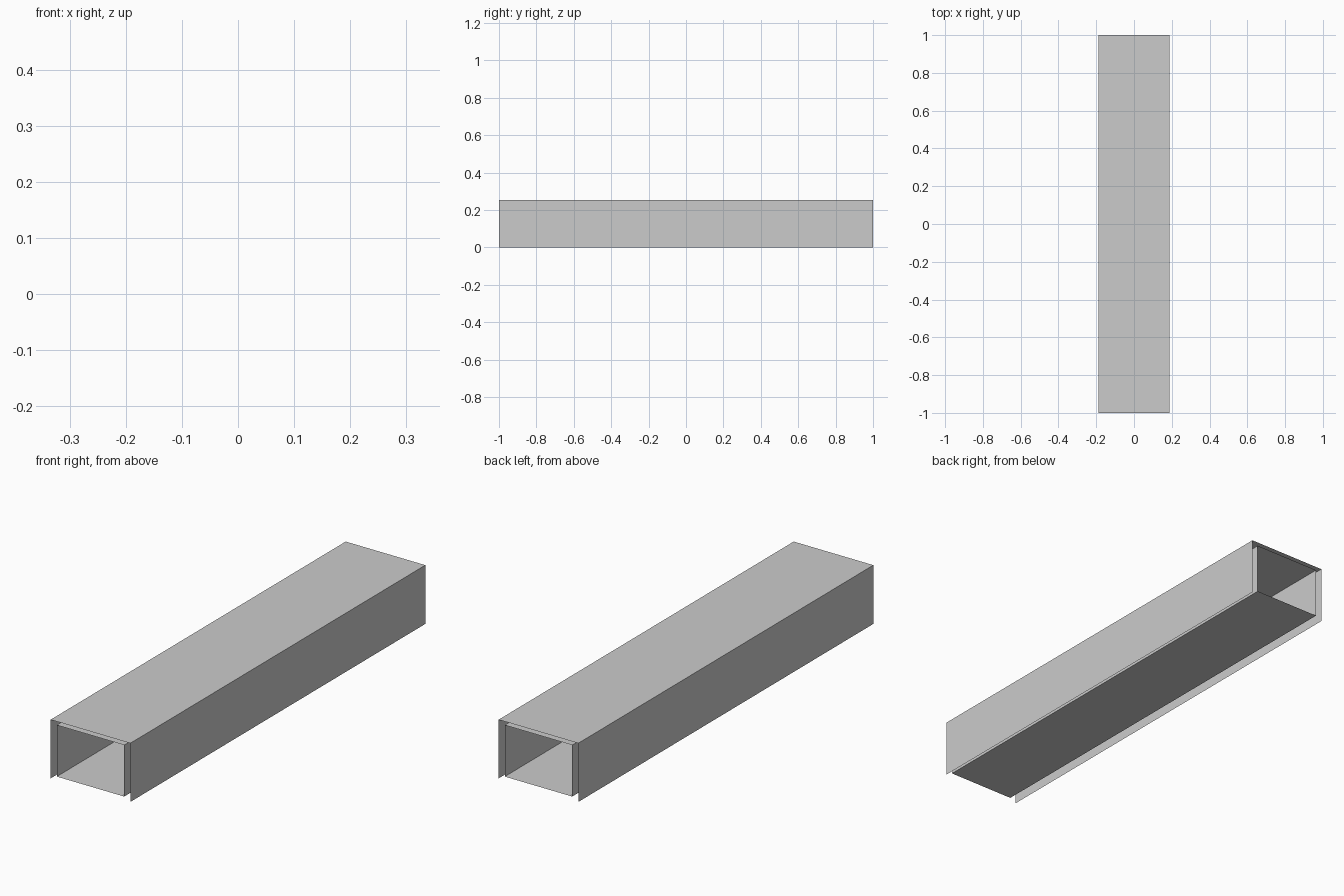
import bpy, bmesh

if "Cube" in bpy.data.objects:
    bpy.data.objects.remove(bpy.data.objects["Cube"])

LENGTH = 2.0


def extruded_sheet(name, profile, closed):
    """Sweep an x-z profile along y into an open-ended sheet."""
    bm = bmesh.new()
    verts = [bm.verts.new((x, -LENGTH / 2, z)) for x, z in profile]
    pairs = list(zip(verts, verts[1:]))
    if closed:
        pairs.append((verts[-1], verts[0]))
    edges = [bm.edges.new(p) for p in pairs]
    new = bmesh.ops.extrude_edge_only(bm, edges=edges)["geom"]
    moved = [g for g in new if isinstance(g, bmesh.types.BMVert)]
    bmesh.ops.translate(bm, verts=moved, vec=(0, LENGTH, 0))
    bmesh.ops.recalc_face_normals(bm, faces=bm.faces)
    # Make sure the roof panel, and so the whole sheet, faces outward
    top = max(bm.faces, key=lambda f: f.calc_center_median().z)
    if top.normal.z < 0:
        bmesh.ops.reverse_faces(bm, faces=bm.faces)
    mesh = bpy.data.meshes.new(name)
    bm.to_mesh(mesh)
    bm.free()
    obj = bpy.data.objects.new(name, mesh)
    bpy.context.collection.objects.link(obj)
    return obj


# Outer cover: top and two side walls, open underneath
W, H = 0.189, 0.252
extruded_sheet("outer_cover", [(-W, 0), (-W, H), (W, H), (W, 0)], False)

# Inner duct: full rectangular tube, open at both ends
w, low, high = 0.16, 0.0155, 0.2365
extruded_sheet("inner_duct", [(-w, low), (-w, high), (w, high), (w, low)], True)
